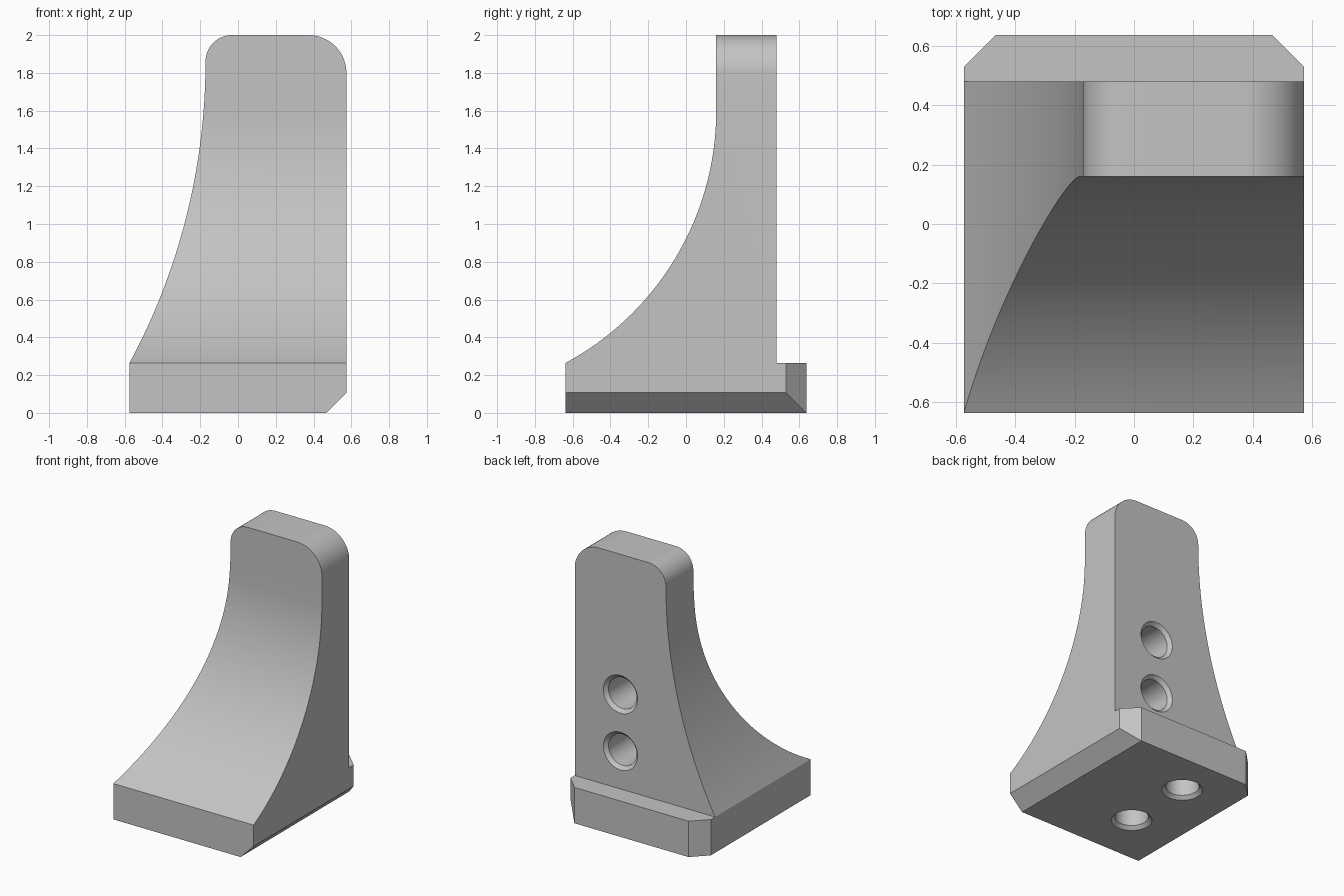
import bpy, bmesh, math
from mathutils import Matrix, Vector

old = bpy.data.objects.get("Cube")
if old:
    bpy.data.objects.remove(old, do_unlink=True)

HALF_X, HALF_Y, HEIGHT = 0.574, 0.637, 2.0
LEDGE, CHAMFER = 0.265, 0.107

grey = bpy.data.materials.new("light grey")
grey.use_nodes = True
colour = (0.55, 0.55, 0.55, 1)
grey.diffuse_color = colour
grey.node_tree.nodes["Principled BSDF"].inputs["Base Color"].default_value = colour


def arc(cx, cy, r, start, end, steps):
    """Points on an arc, angles in radians."""
    angles = [start + (end - start) * i / steps for i in range(steps + 1)]
    return [(cx + r * math.cos(a), cy + r * math.sin(a)) for a in angles]


def finish(bm, name):
    bmesh.ops.recalc_face_normals(bm, faces=bm.faces)
    mesh = bpy.data.meshes.new(name)
    bm.to_mesh(mesh)
    bm.free()
    mesh.materials.append(grey)
    ob = bpy.data.objects.new(name, mesh)
    bpy.context.collection.objects.link(ob)
    return ob


def prism(name, points, place, low, high):
    """Extrude a 2D outline from low to high along the remaining axis."""
    bm = bmesh.new()
    face = bm.faces.new([bm.verts.new(place(a, b, low)) for a, b in points])
    new = bmesh.ops.extrude_face_region(bm, geom=[face])["geom"]
    shift = Vector(place(0, 0, high)) - Vector(place(0, 0, low))
    bmesh.ops.translate(bm, vec=shift, verts=[v for v in new if isinstance(v, bmesh.types.BMVert)])
    return finish(bm, name)


def hole_cutter(name, depth, matrix):
    """Countersunk drill shape pointing along its local +z."""
    r, lip = 0.115, 0.025
    bm = bmesh.new()
    outline = [(0, -lip), (r + 2 * lip, -lip), (r, lip), (r, depth), (0, depth)]
    verts = [bm.verts.new((x, 0, z)) for x, z in outline]
    edges = [bm.edges.new(pair) for pair in zip(verts, verts[1:])]
    bmesh.ops.spin(bm, geom=verts + edges, axis=(0, 0, 1), cent=(0, 0, 0),
                   angle=math.tau, steps=48)
    bmesh.ops.remove_doubles(bm, verts=bm.verts, dist=0.0001)
    bmesh.ops.transform(bm, matrix=matrix, verts=bm.verts)
    return finish(bm, name)


def boolean(ob, tool, operation):
    mod = ob.modifiers.new(tool.name, 'BOOLEAN')
    mod.operation = operation
    mod.solver = 'EXACT'
    mod.object = tool
    tool.hide_render = True
    tool.hide_viewport = True


# Front outline: straight right side, rounded top, sweeping left side
side_x, sweep_z = -0.172, 1.86
dx, dz = HALF_X + side_x, sweep_z - LEDGE
sweep_r = (dx * dx + dz * dz) / (2 * dx)
big, small = 0.2, HEIGHT - sweep_z
front = [(-HALF_X, 0), (HALF_X - CHAMFER, 0), (HALF_X, CHAMFER)]
front += arc(HALF_X - big, HEIGHT - big, big, 0, math.pi / 2, 16)
front += arc(side_x + small, sweep_z, small, math.pi / 2, math.pi, 14)
front += arc(side_x - sweep_r, sweep_z, sweep_r, 0, -math.asin(dz / sweep_r), 32)[1:]
bracket = prism("bracket", front, lambda a, b, d: (a, d, b), -1, 1)

# Side outline: concave front, flat back with a ledge
wall_y, curve_z = 0.16, 1.6
dy, dz = HALF_Y + wall_y, curve_z - LEDGE
curve_r = (dy * dy + dz * dz) / (2 * dy)
side = [(-HALF_Y, -0.2), (HALF_Y, -0.2), (HALF_Y, LEDGE), (0.48, LEDGE),
        (0.48, 2.2), (wall_y, 2.2)]
side += arc(wall_y - curve_r, curve_z, curve_r, 0, -math.asin(dz / curve_r), 48)
side_tool = prism("side_profile", side, lambda a, b, d: (d, a, b), -1, 1)

# Plan outline: chamfered rear corners
corner = HALF_X + HALF_Y - CHAMFER
plan = [(-1, -1), (1, -1), (1, corner - 1), (corner - 0.7, 0.7),
        (0.7 - corner, 0.7), (-1, corner - 1)]
plan_tool = prism("plan_profile", plan, lambda a, b, d: (a, b, d), -0.5, 2.5)

for tool in (side_tool, plan_tool):
    boolean(bracket, tool, 'INTERSECT')

# Mounting holes: two in the back face, two underneath
tools = [side_tool, plan_tool]
for z in (0.545, 0.965):
    spot = Matrix.Translation((0.2, 0.48, z)) @ Matrix.Rotation(math.pi / 2, 4, 'X')
    tools.append(hole_cutter("back_hole", 0.32, spot))
for y in (-0.24, 0.3):
    tools.append(hole_cutter("bottom_hole", 0.36, Matrix.Translation((-0.18, y, 0))))
for tool in tools[2:]:
    boolean(bracket, tool, 'DIFFERENCE')

# Bake the cuts and drop the helpers
bpy.context.view_layer.update()
graph = bpy.context.evaluated_depsgraph_get()
baked = bpy.data.meshes.new_from_object(bracket.evaluated_get(graph))
bracket.modifiers.clear()
bracket.data = baked
baked.materials.clear()
baked.materials.append(grey)
for poly in baked.polygons:
    poly.material_index = 0
for tool in tools:
    bpy.data.objects.remove(tool, do_unlink=True)

bpy.ops.object.select_all(action='DESELECT')
bracket.select_set(True)
bpy.context.view_layer.objects.active = bracket
bpy.ops.object.shade_smooth_by_angle(angle=math.radians(25))
